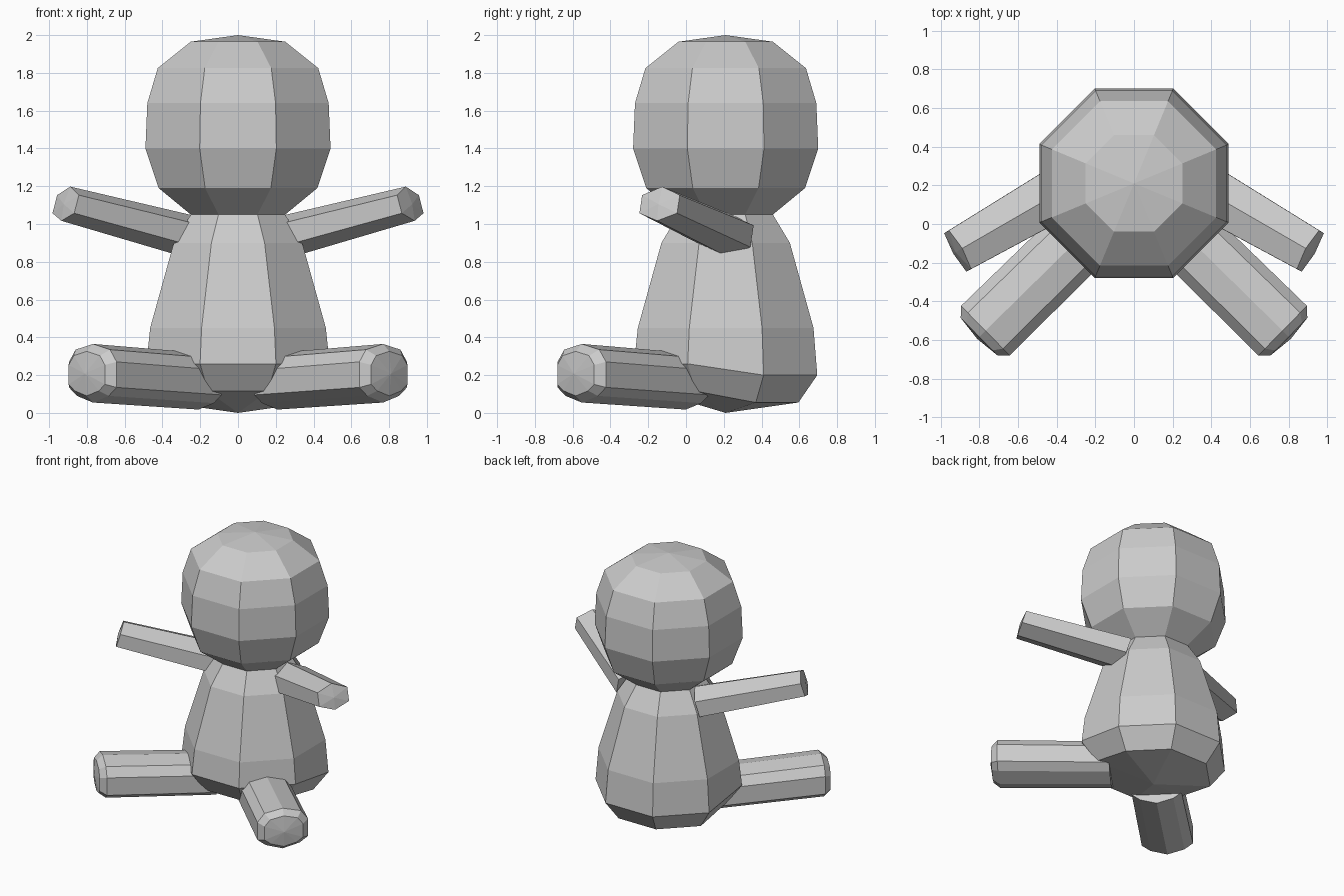
import bpy, bmesh, math
from mathutils import Vector

if "Cube" in bpy.data.objects:
    bpy.data.objects.remove(bpy.data.objects["Cube"])

CENTRE_Y = 0.21


def finish(name, bm):
    bmesh.ops.recalc_face_normals(bm, faces=bm.faces)
    mesh = bpy.data.meshes.new(name)
    bm.to_mesh(mesh)
    bm.free()
    obj = bpy.data.objects.new(name, mesh)
    bpy.context.collection.objects.link(obj)
    return obj


def bridge(bm, a, b):
    n = len(a)
    for i in range(n):
        j = (i + 1) % n
        bm.faces.new((a[i], a[j], b[j], b[i]))


def fan(bm, ring, tip):
    for i in range(len(ring)):
        bm.faces.new((ring[i], ring[(i + 1) % len(ring)], tip))


def lathe8(name, profile, tip_z):
    """Eight-sided turned form; profile is (flat radius, z), closed at tip_z."""
    bm = bmesh.new()
    rings = []
    for r, z in profile:
        rad = r / math.cos(math.pi / 8)
        angles = [math.pi / 8 + i * math.pi / 4 for i in range(8)]
        rings.append([bm.verts.new((rad * math.cos(a), CENTRE_Y + rad * math.sin(a), z))
                      for a in angles])
    for a, b in zip(rings, rings[1:]):
        bridge(bm, a, b)
    fan(bm, rings[-1], bm.verts.new((0, CENTRE_Y, tip_z)))
    # lower front edge rises slightly between the legs
    for ring in rings:
        for v in ring:
            if v.co.z < 0.3 and v.co.y < 0.1:
                v.co.z += 0.06
    return finish(name, bm)


def limb(name, angle, offset, section, stations, slope, bulge):
    """Mirrored limb; stations are (distance, height, section scale)."""
    out = Vector((math.cos(angle), math.sin(angle), 0))
    side = Vector((-out.y, out.x, 0))
    up = Vector((-out.x * slope, -out.y * slope, 1)).normalized()
    bm = bmesh.new()
    rings = []
    for d, z, s in stations:
        c = out * d + side * offset + Vector((0, 0, z))
        rings.append([bm.verts.new(c + side * (u * s) + up * (w * s)) for u, w in section])
    for a, b in zip(rings, rings[1:]):
        bridge(bm, a, b)
    bm.faces.new(rings[0])
    fan(bm, rings[-1], bm.verts.new(c + out * bulge))
    obj = finish(name, bm)
    obj.modifiers.new("Mirror", 'MIRROR').use_mirror_merge = False
    return obj


# Head and pear-shaped body, meeting at the neck
lathe8("head", [(0.25, 1.05), (0.42, 1.19), (0.49, 1.40), (0.48, 1.64),
                (0.425, 1.825), (0.25, 1.965)], 2.0)
lathe8("body", [(0.25, 1.05), (0.34, 0.9), (0.465, 0.45), (0.485, 0.2),
                (0.385, 0.055)], 0.0)

# Raised six-sided arms
arm_section = [(0, 0.097), (0.115, 0.05), (0.115, -0.05),
               (0, -0.092), (-0.115, -0.05), (-0.115, 0.05)]
limb("arms", math.radians(-30), 0.335, arm_section,
     [(0.12, 0.935, 1.2), (0.86, 1.105, 1.0)], 0.3, 0.012)

# Forward splayed legs with rounded feet
half = [(0.13, 0.125), (0.18, 0.06), (0.18, -0.075), (0.12, -0.12)]
leg_section = [(0, 0.155)] + half + [(0, -0.155)] + [(-u, w) for u, w in reversed(half)]
limb("legs", math.radians(-44.5), 0.145, leg_section,
     [(0.15, 0.168, 0.97), (0.935, 0.21, 1.0), (0.98, 0.208, 0.76)], 0.0, 0.015)
